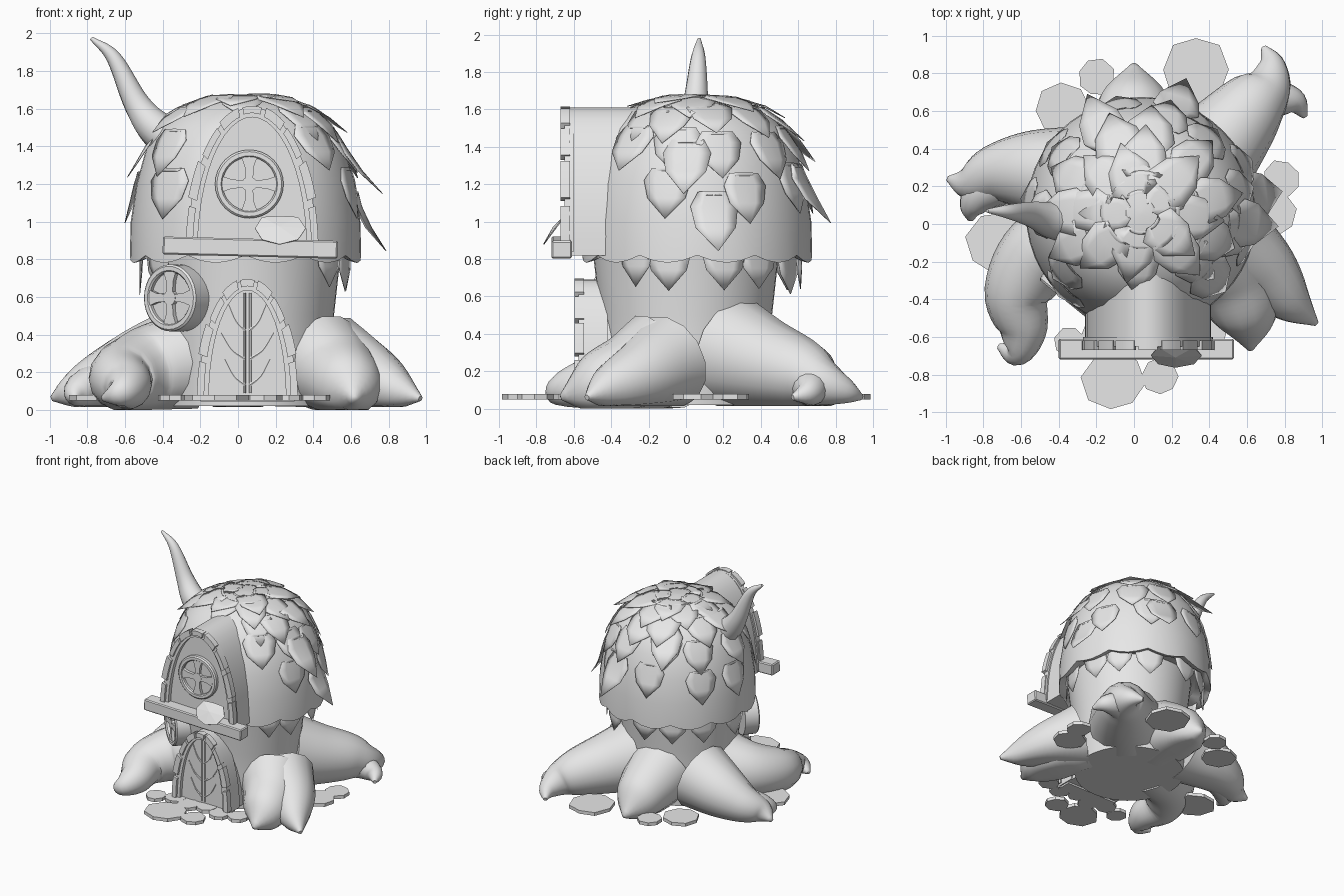
import bpy, bmesh, math, random
from mathutils import Vector, Matrix

if "Cube" in bpy.data.objects:
    bpy.data.objects.remove(bpy.data.objects["Cube"])

random.seed(4)
grey = bpy.data.materials.new("plain_grey")
grey.diffuse_color = (0.8, 0.8, 0.8, 1)
grey.use_nodes = True
grey.node_tree.nodes["Principled BSDF"].inputs["Base Color"].default_value = grey.diffuse_color


def finish(name, bm, smooth=35, recalc=True):
    if recalc:
        bmesh.ops.recalc_face_normals(bm, faces=bm.faces)
    me = bpy.data.meshes.new(name)
    bm.to_mesh(me)
    bm.free()
    me.materials.append(grey)
    ob = bpy.data.objects.new(name, me)
    bpy.context.collection.objects.link(ob)
    if smooth:
        bpy.ops.object.select_all(action='DESELECT')
        ob.select_set(True)
        bpy.context.view_layer.objects.active = ob
        bpy.ops.object.shade_smooth_by_angle(angle=math.radians(smooth))
    return ob


def skin(bm, rings, closed=False):
    """Joins rings of equal point count, capping the ends unless closed."""
    vs = [[bm.verts.new(p) for p in r] for r in rings]
    n = len(vs[0])
    for a, b in list(zip(vs, vs[1:])) + ([(vs[-1], vs[0])] if closed else []):
        for i in range(n):
            j = (i + 1) % n
            bm.faces.new((a[i], a[j], b[j], b[i]))
    if not closed:
        bm.faces.new(vs[0])
        bm.faces.new(vs[-1])


def lathe(bm, profile, mat, n=48, closed=False):
    turn = [2 * math.pi * i / n for i in range(n)]
    skin(bm, [[mat @ Vector((r * math.cos(a), r * math.sin(a), z)) for a in turn]
              for r, z in profile], closed)


def box(bm, size, mat):
    bmesh.ops.create_cube(bm, size=1, matrix=mat @ Matrix.Diagonal((*size, 1)))


def sweep(bm, pts, n=12, steps=5, floor=-9):
    """Tapered tube through (x, y, z, radius) points."""
    P = [Vector(p) for p in pts]
    P = [2 * P[0] - P[1]] + P + [2 * P[-1] - P[-2]]
    path = []
    for i in range(1, len(P) - 2):
        a, b, c, d = P[i - 1:i + 3]
        for k in range(steps):
            t = k / steps
            path.append(0.5 * (2 * b + (c - a) * t + (2 * a - 5 * b + 4 * c - d) * t * t
                               + (3 * b - a - 3 * c + d) * t ** 3))
    path.append(P[-2])
    rings = []
    for i, p in enumerate(path):
        d = (path[min(i + 1, len(path) - 1)] - path[max(i - 1, 0)]).to_3d().normalized()
        up = Vector((0, 0, 1)) if abs(d.z) < 0.97 else Vector((0, 1, 0))
        s = d.cross(up).normalized()
        u = s.cross(d)
        ring = []
        for k in range(n):
            a = 2 * math.pi * k / n
            q = p.to_3d() + (s * math.cos(a) + u * math.sin(a)) * max(p[3], 0.004)
            q.z = max(q.z, floor)
            ring.append(q)
        rings.append(ring)
    skin(bm, rings)


# trunk
bm = bmesh.new()
lathe(bm, [(.44, .02), (.45, .35), (.46, .5), (.5, .86)], Matrix.Translation((.05, 0, 0)))
finish("trunk", bm)

# domed roof with a scalloped rim
PROF = [(.01, 1.675), (.2, 1.66), (.36, 1.595), (.46, 1.5), (.53, 1.38),
        (.58, 1.2), (.61, 1), (.615, .82)]
ROOF = Vector((.04, .06, 0))
bm = bmesh.new()
lathe(bm, PROF + [(.575, .83), (.5, .85)], Matrix.Translation(ROOF))
for v in bm.verts:
    if v.co.z < .84:
        a = math.atan2(v.co.y - ROOF.y, v.co.x - ROOF.x)
        v.co.z -= .04 * abs(math.sin(a * 6))
finish("roof_dome", bm)


def prof(s):
    """Point and outward normal on the roof profile at arc length s."""
    for i, (a, b) in enumerate(zip(PROF, PROF[1:])):
        a, b = Vector(a), Vector(b)
        l = (b - a).length
        if s <= l or i == len(PROF) - 2:
            d = (b - a) / l
            return a + d * s, Vector((-d.y, d.x))
        s -= l


def leaf(bm, ang, s0, w, h, flare, lift=.012):
    """Pointed leaf draped on the roof, its tip lifted by flare."""
    rows = []
    for v, k in ((.06, .2), (0, .34), (.25, .5), (.6, .4), (1, 0)):
        (r, z), nrm = prof(max(s0 + v * h, .02))
        o = lift + flare * v * v
        row = []
        for u in ((-1, -.5, 0, .5, 1) if k else (0,)):
            a = ang + u * k * w / max(r, .16)
            rr = r + nrm.x * o
            row.append(bm.verts.new(ROOF + Vector((rr * math.cos(a), rr * math.sin(a),
                                                   z + nrm.y * o))))
        rows.append(row)
    for a, b in zip(rows, rows[1:]):
        for i in range(4):
            bm.faces.new((a[i], b[i], b[i + 1], a[i + 1]) if len(b) > 1
                         else (a[i], b[0], a[i + 1]))


# leaf shingles: start along the roof, count, largest flare
bm = bmesh.new()
for s0, count, fl in ((.07, 5, .03), (.17, 8, .04), (.32, 11, .07), (.5, 11, .05),
                      (.74, 9, .03), (1.12, 13, -.02)):
    for i in range(count):
        a = 2 * math.pi * (i + .5 * (count % 2)) / count + random.uniform(-.12, .12)
        off = abs((a + math.pi / 2 + math.pi) % (2 * math.pi) - math.pi)
        if s0 > .25 and off < .74:  # room for the dormer
            continue
        leaf(bm, a, s0 + random.uniform(-.03, .03), random.uniform(.24, .28), .275,
             fl * random.uniform(.1, 1),
             random.uniform(.006, .012) if s0 < 1.1 else -.055)
for a, s in ((-.1, .58), (.15, .87), (1.25, .72), (2.0, .42)):  # lifted leaves
    leaf(bm, a, s, .25, .32, .13)
ob = finish("leaf_shingles", bm, 30, False)
sol = ob.modifiers.new("thickness", 'SOLIDIFY')
sol.thickness, sol.offset = .004, 0

# horn branch
bm = bmesh.new()
sweep(bm, [(-.28, .01, 1.4, .12), (-.43, .02, 1.49, .1), (-.54, .05, 1.63, .07),
           (-.66, .065, 1.87, .04), (-.78, .07, 1.975, .01)], steps=7)
finish("horn_branch", bm, 60)


def root(bm, thick, power, *plan):
    """Root along plan points, thinning and sinking towards its tip."""
    pts = []
    for i, (x, y) in enumerate(plan):
        f = 1 - i / (len(plan) - 1)
        pts.append((x, y, .06 + .8 * thick * f ** 1.2, thick * f ** power + .015))
    sweep(bm, pts, 14, 6, .015 if thick != .25 else 0)


# roots, with thinner forks
bm = bmesh.new()
root(bm, .25, .45, (.44, -.15), (.53, -.3), (.6, -.5), (.62, -.67))
root(bm, .24, .75, (.5, -.1), (.68, -.24), (.83, -.41), (.97, -.53))
root(bm, .29, 1, (.3, .26), (.46, .43), (.62, .62), (.71, .73), (.73, .85), (.69, .94))
root(bm, .12, .7, (.6, .59), (.73, .66), (.85, .65), (.91, .57))
root(bm, .26, .5, (0, .33), (0, .54), (0, .7), (0, .85))
root(bm, .26, .85, (-.32, .25), (-.55, .28), (-.73, .27), (-.88, .22), (-.99, .24))
root(bm, .12, .7, (-.66, .25), (-.8, .17), (-.86, .09), (-.87, .02))
root(bm, .25, .85, (-.28, -.08), (-.5, -.17), (-.62, -.37), (-.59, -.56), (-.63, -.68), (-.72, -.65))
finish("roots", bm, 60)

# paving slabs, then a row of small ones at the doorstep
SLABS = [(.33, .82, .18), (-.2, .78, .1), (.78, .24, .1), (.73, .06, .13),
         (-.72, -.1, .17), (-.11, -.83, .165), (.14, -.81, .1), (-.38, .61, .14)]
SLABS += [(-.34 + .15 * i, -.63 + .05 * (i % 2), .085) for i in range(6)]
bm = bmesh.new()
for x, y, r in SLABS:
    t0 = random.random()
    out = [(x + r * math.cos(t0 + k * math.pi / 4) * random.uniform(.92, 1.06),
            y + r * math.sin(t0 + k * math.pi / 4) * random.uniform(.92, 1.06))
           for k in range(8)]
    skin(bm, [[(px, py, z) for px, py in out] for z in (.05, .078)])
finish("paving_slabs", bm, 0)


def ellipse(cx, z0, w, h, t):
    return cx + w * math.cos(t), z0 + h * math.sin(t)


def arch_solid(bm, cx, z0, w, h, y0, y1, n=24):
    out = [ellipse(cx, z0, w, h, math.pi * i / n) for i in range(n + 1)]
    skin(bm, [[(x, y, z) for x, z in out] for y in (y0, y1)])


def arch_band(bm, cx, z0, w, h, t, y0, y1, a0=0, a1=math.pi, n=24):
    rings = []
    for i in range(n + 1):
        a = a0 + (a1 - a0) * i / n
        (xo, zo), (xi, zi) = ellipse(cx, z0, w, h, a), ellipse(cx, z0, w - t, h - t, a)
        rings.append([(xo, y0, zo), (xo, y1, zo), (xi, y1, zi), (xi, y0, zi)])
    skin(bm, rings)


def arch_frame(name, cx, z0, w, h, y0, y1, count=9):
    """Plain band with a row of separate stones over its outer edge."""
    bm = bmesh.new()
    arch_band(bm, cx, z0, w, h, .055, y0, y1)
    for i in range(count):
        a, g = math.pi * i / count, .012 * (i % 2)
        arch_band(bm, cx, z0, w + .008 + g, h + .005 + g / 2, .038 + g, y0 - .02, y0 + .03,
                  a + .03, a + math.pi / count - .03, 4)
    finish(name, bm)


# dormer and its frame
bm = bmesh.new()
arch_solid(bm, .075, .82, .335, .79, -.615, .1)
finish("dormer", bm)
arch_frame("dormer_frame", .075, .84, .345, .77, -.65, -.6)

# door, its frame and its sill
bm = bmesh.new()
arch_solid(bm, .05, .06, .25, .62, -.545, -.3)
finish("door", bm)
arch_frame("door_frame", .05, .06, .26, .63, -.575, -.42)
bm = bmesh.new()
box(bm, (.5, .12, .03), Matrix.Translation((.05, -.53, .06)))
finish("door_sill", bm)

# door ironwork: two uprights and three pairs of curved stems
bm = bmesh.new()
for side in (-1, 1):
    sweep(bm, [(.05 + side * .015, -.547, z, .007) for z in (.09, .62)], 6, 2)
    for z, l in ((.13, .12), (.27, .14), (.42, .1)):
        sweep(bm, [(.05 + side * u * l, -.547, z + .14 * u * u, .01 - .007 * u)
                   for u in (.1, .6, 1)], 6, 4)
finish("door_ironwork", bm)

# beam under the dormer
bm = bmesh.new()
box(bm, (.93, .11, .095),
    Matrix.Translation((.065, -.665, .862)) @ Matrix.Rotation(.025, 4, 'Y'))
bmesh.ops.bevel(bm, geom=bm.edges[:], offset=.008, segments=1, affect='EDGES')
finish("dormer_beam", bm)

# fallen leaf lying over the beam, tip hanging forward
bm = bmesh.new()
rim = []
for k in range(8):
    a = 2 * math.pi * k / 8
    up = math.cos(a) * .085 - (.02 if k == 0 else 0)
    wide = .14 if k < 4 else .13
    rim.append(bm.verts.new((.22 + wide * math.sin(a), -.7 + up * .75, .965 + up)))
hub = bm.verts.new((.22, -.71, .975))
for i in range(8):
    bm.faces.new((hub, rim[i], rim[(i + 1) % 8]))
ob = finish("fallen_leaf", bm, 0)
ob.modifiers.new("thickness", 'SOLIDIFY').thickness = .006


def round_window(name, loc, turn, R, depth):
    base = Matrix.Translation(loc) @ Matrix.Rotation(turn, 4, 'Z')
    m = base @ Matrix.Rotation(math.pi / 2, 4, 'X')  # local z faces forward
    bm = bmesh.new()
    lathe(bm, [(R, -depth), (R, .01), (R - .01, .02), (R - .032, .02), (R - .04, .01),
               (R - .04, -depth)], m, 32, True)
    lathe(bm, [(R - .03, -depth), (R - .03, -.01)], m, 32)  # pane
    for q in range(4):  # cross bars that widen at the rim
        mq = base @ Matrix.Rotation(q * math.pi / 2, 4, 'Y')
        half = [(.018, 0), (.024, R * .5), (.045, R - .03)]
        out = half + [(-x, z) for x, z in reversed(half)]
        skin(bm, [[mq @ Vector((x, y, z)) for x, z in out] for y in (-.014, .012)])
    lathe(bm, [(.04, -.01), (.04, .016)], m, 16)  # hub
    finish(name, bm)


round_window("dormer_window", (.06, -.63, 1.2), 0, .182, .03)
round_window("side_window", (-.355, -.39, .595), -.68, .178, .1)
